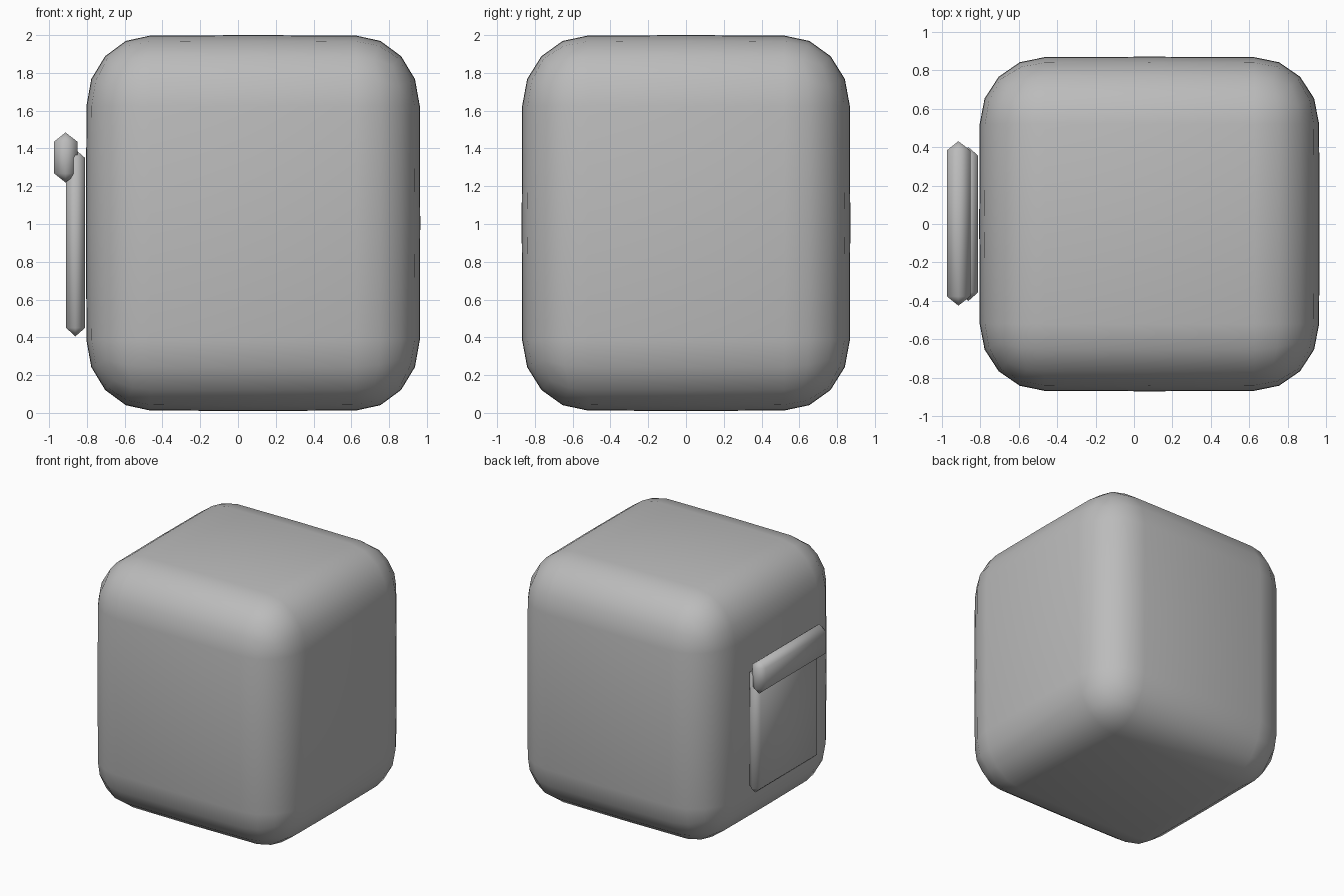
import bpy, bmesh, math
from mathutils import Vector

if "Cube" in bpy.data.objects:
    bpy.data.objects.remove(bpy.data.objects["Cube"], do_unlink=True)

grey = bpy.data.materials.new("mid_grey")
grey.use_nodes = True
COLOUR = (0.5, 0.5, 0.5, 1)
grey.diffuse_color = COLOUR
grey.node_tree.nodes["Principled BSDF"].inputs["Base Color"].default_value = COLOUR


def finish(name, bm, centre):
    bmesh.ops.recalc_face_normals(bm, faces=bm.faces)
    for f in bm.faces:
        f.smooth = True
    mesh = bpy.data.meshes.new(name)
    bm.to_mesh(mesh)
    bm.free()
    mesh.materials.append(grey)
    ob = bpy.data.objects.new(name, mesh)
    ob.location = centre
    bpy.context.collection.objects.link(ob)
    return ob


def rounded_block(name, centre, flat, radius, bulge):
    """Box with rounded edges and slightly swollen faces."""
    bm = bmesh.new()
    bmesh.ops.create_cube(bm, size=2)
    bmesh.ops.subdivide_edges(bm, edges=bm.edges[:], cuts=5, use_grid_fill=True)
    for v in bm.verts:
        t = v.co.copy()
        n = Vector([math.copysign(math.tan(math.pi / 4 * max(abs(c) * 1.5 - 0.5, 0)), c)
                    for c in t]).normalized()
        swell = bulge * sum(abs(c) < 0.01 for c in t)
        v.co = [math.copysign(min(abs(c) * 3, 1), c) * flat[i] + n[i] * (radius[i] + swell)
                for i, c in enumerate(t)]
    return finish(name, bm, centre)


def pointed_panel(name, centre, size, bevel):
    """Thin panel whose rim is chamfered to a point; x is the thickness."""
    bm = bmesh.new()
    bmesh.ops.create_cube(bm, size=1)
    for v in bm.verts:
        v.co = (v.co.x * bevel * 2.04, v.co.y * size[1], v.co.z * size[2])
    bmesh.ops.bevel(bm, geom=bm.edges[:], offset=bevel, segments=1,
                    affect='EDGES', profile=0.5)
    bmesh.ops.remove_doubles(bm, verts=bm.verts[:], dist=0.005)
    width = max(v.co.x for v in bm.verts) * 2
    for v in bm.verts:
        v.co.x *= size[0] / width
    return finish(name, bm, centre)


# Main body
rounded_block("body", (0.08, 0, 1.005), (0.545, 0.52, 0.62), (0.335, 0.345, 0.37), 0.0025)

# Side pocket and its flap
pointed_panel("side_pocket", (-0.86, 0, 0.9), (0.1, 0.8, 0.99), 0.045)
pointed_panel("pocket_flap", (-0.912, 0.003, 1.352), (0.122, 0.855, 0.265), 0.048)
